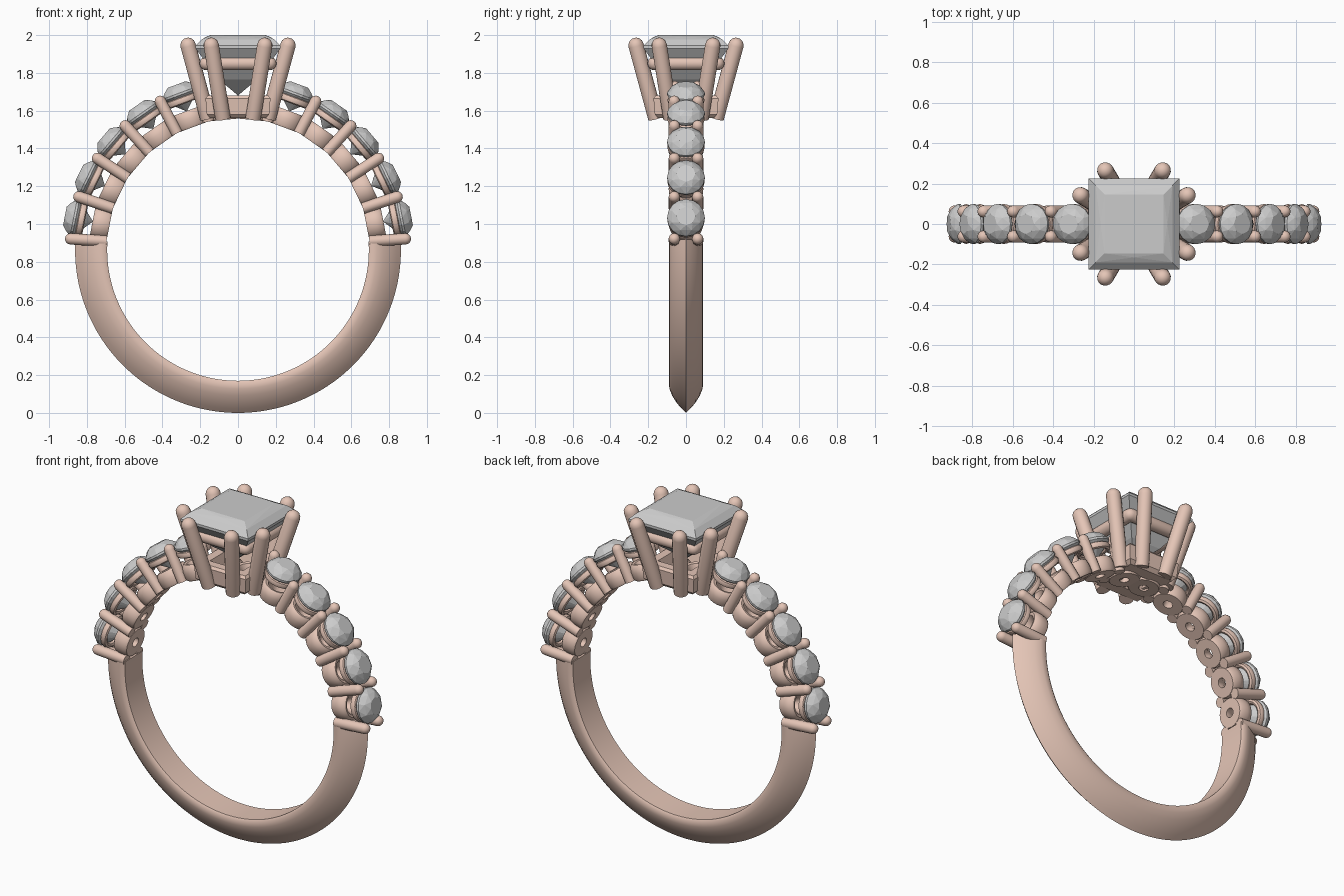
import bpy, bmesh, math
from mathutils import Matrix, Vector

if "Cube" in bpy.data.objects:
    bpy.data.objects.remove(bpy.data.objects["Cube"])

CZ = 0.8625                      # ring centre height
INNER, OUTER = 0.6925, 0.8625
STEP = 14.65                     # degrees between side stones
gold = bpy.data.materials.new("rose_metal")
gold.diffuse_color = (0.78, 0.56, 0.47, 1)
gold.use_nodes = True
gold.node_tree.nodes["Principled BSDF"].inputs["Base Color"].default_value = gold.diffuse_color


def finish(name, bm, metal=True, smooth=True):
    bmesh.ops.recalc_face_normals(bm, faces=bm.faces)
    me = bpy.data.meshes.new(name)
    bm.to_mesh(me)
    bm.free()
    ob = bpy.data.objects.new(name, me)
    bpy.context.collection.objects.link(ob)
    if metal:
        me.materials.append(gold)
    if smooth:
        bpy.ops.object.select_all(action='DESELECT')
        ob.select_set(True)
        bpy.context.view_layer.objects.active = ob
        bpy.ops.object.shade_smooth_by_angle(angle=math.radians(40))
    return ob


def lathe(bm, profile, mat, segs=24, closed=False):
    """Revolve (radius, height) points about local z, then place with mat."""
    rings = []
    for r, h in profile:
        if r < 1e-6:
            rings.append([bm.verts.new(mat @ Vector((0, 0, h)))] * segs)
        else:
            rings.append([bm.verts.new(mat @ Vector((
                r * math.cos(math.tau * i / segs), r * math.sin(math.tau * i / segs), h)))
                for i in range(segs)])
    pairs = list(zip(rings, rings[1:]))
    if closed:
        pairs.append((rings[-1], rings[0]))
    for a, b in pairs:
        for i in range(segs):
            j = (i + 1) % segs
            bm.faces.new(list(dict.fromkeys((a[i], a[j], b[j], b[i]))))


def rod(bm, p, q, r, round_start=False):
    p, q = Vector(p), Vector(q)
    L = (q - p).length
    mat = Matrix.Translation(p) @ (q - p).to_track_quat('Z', 'Y').to_matrix().to_4x4()
    arc = [(r * math.cos(t * math.pi / 8), r * math.sin(t * math.pi / 8)) for t in range(4)] + [(0, r)]
    start = [(a, r - b) for a, b in reversed(arc)] if round_start else [(0, 0), (r, 0)]
    lathe(bm, start + [(a, L - r + b) for a, b in arc], mat, 16)


def radial(deg, r, y=0.0):
    """Frame at a ring angle, local z pointing outward."""
    a = math.radians(deg)
    return (Matrix.Translation((r * math.cos(a), y, CZ + r * math.sin(a)))
            @ Matrix.Rotation(math.pi / 2 - a, 4, 'Y'))


def polygon(n, r, z, off=0.0):
    return [(r * math.cos(math.tau * (i + off) / n), r * math.sin(math.tau * (i + off) / n), z)
            for i in range(n)]


def square(h, z):
    return [(x, y, z) for x, y in ((-h, -h), (h, -h), (h, h), (-h, h))]


def hull(name, pts, mat=Matrix()):
    bm = bmesh.new()
    for p in pts:
        bm.verts.new(mat @ Vector(p))
    bmesh.ops.convex_hull(bm, input=bm.verts)
    bmesh.ops.dissolve_limit(bm, angle_limit=0.01, verts=bm.verts, edges=bm.edges)
    return finish(name, bm, metal=False, smooth=False)


# Plain lower shank with a knife-edge outside
half = [(INNER, 0.082), (0.705, 0.09), (0.735, 0.088), (0.77, 0.074), (0.81, 0.049), (0.84, 0.023)]
section = half + [(OUTER, 0.0)] + [(r, -y) for r, y in reversed(half)]
bm = bmesh.new()
N, rows = 96, []
for i in range(N + 1):
    a = math.radians(176.2 + 187.6 * i / N)
    rows.append([bm.verts.new((r * math.cos(a), y, CZ + r * math.sin(a))) for r, y in section])
for a, b in zip(rows, rows[1:]):
    for k in range(len(section)):
        m = (k + 1) % len(section)
        bm.faces.new((a[k], a[m], b[m], b[k]))
bm.faces.new(rows[0])
bm.faces.new(rows[-1])
finish("shank", bm)

# Seat cups, bezel rings and prongs up both shoulders
cups, rings, prongs = bmesh.new(), bmesh.new(), bmesh.new()
cup = [(0.027, 0), (0.083, 0), (0.09, 0.012), (0.092, 0.05), (0.088, 0.08), (0.075, 0.092), (0.06, 0.088), (0.027, 0.03)]
bezel = [(0.083 + 0.016 * math.cos(t * math.pi / 4), 0.02 * math.sin(t * math.pi / 4)) for t in range(8)]
brilliant = (polygon(8, 0.05, 0.052) + polygon(8, 0.079, 0.034, 0.5) + polygon(16, 0.1, 0.005)
             + polygon(16, 0.1, -0.007) + polygon(8, 0.045, -0.06, 0.5) + [(0, 0, -0.1)])
for side in (0, 1):
    for k in range(6):
        ang = 11.1 + STEP * k
        gap = 3.8 + STEP * k
        if side:
            ang, gap = 180 - ang, 180 - gap
        lathe(cups, cup, radial(ang, INNER), 24, True)
        if k < 5:
            lathe(rings, bezel, radial(ang, 0.845), 24, True)
            hull("side_stone", brilliant, radial(ang, 0.882))
        for y in (-0.062, 0.062):
            rod(prongs, radial(gap, 0.697, y).translation, radial(gap, 0.918, y).translation, 0.03)
finish("seat_cups", cups)
finish("bezel_rings", rings)
finish("side_prongs", prongs)

# Eight flared centre prongs
bm = bmesh.new()
for sx in (-1, 1):
    for sy in (-1, 1):
        rod(bm, (sx * 0.08, sy * 0.16, 1.56), (sx * 0.148, sy * 0.275, 1.985), 0.041)
        rod(bm, (sx * 0.16, sy * 0.08, 1.56), (sx * 0.275, sy * 0.148, 1.985), 0.041)
finish("centre_prongs", bm)

# Square gallery rail beneath the centre stone
bm = bmesh.new()
c = square(0.168, 1.85)
for i in range(4):
    d = (Vector(c[(i + 1) % 4]) - Vector(c[i])).normalized() * 0.035
    rod(bm, Vector(c[i]) - d, Vector(c[(i + 1) % 4]) + d, 0.036, True)
finish("gallery_rail", bm)

# Open square base of the head
bm = bmesh.new()
loops = [[bm.verts.new(p) for p in square(h, z)]
         for h, z in ((0.145, 1.56), (0.165, 1.58), (0.172, 1.665), (0.16, 1.68), (0.11, 1.68), (0.075, 1.56))]
for a, b in zip(loops, loops[1:] + loops[:1]):
    for i in range(4):
        j = (i + 1) % 4
        bm.faces.new((a[i], a[j], b[j], b[i]))
finish("head_base", bm)

# Square-cut centre stone
hull("centre_stone", square(0.145, 2.0) + [p for s in (-1, 1) for p in ((s * 0.165, 0, 1.993), (0, s * 0.165, 1.993))]
     + square(0.19, 1.978) + square(0.225, 1.945) + square(0.225, 1.93)
     + square(0.185, 1.875) + square(0.1, 1.765) + [(0, 0, 1.68)])
